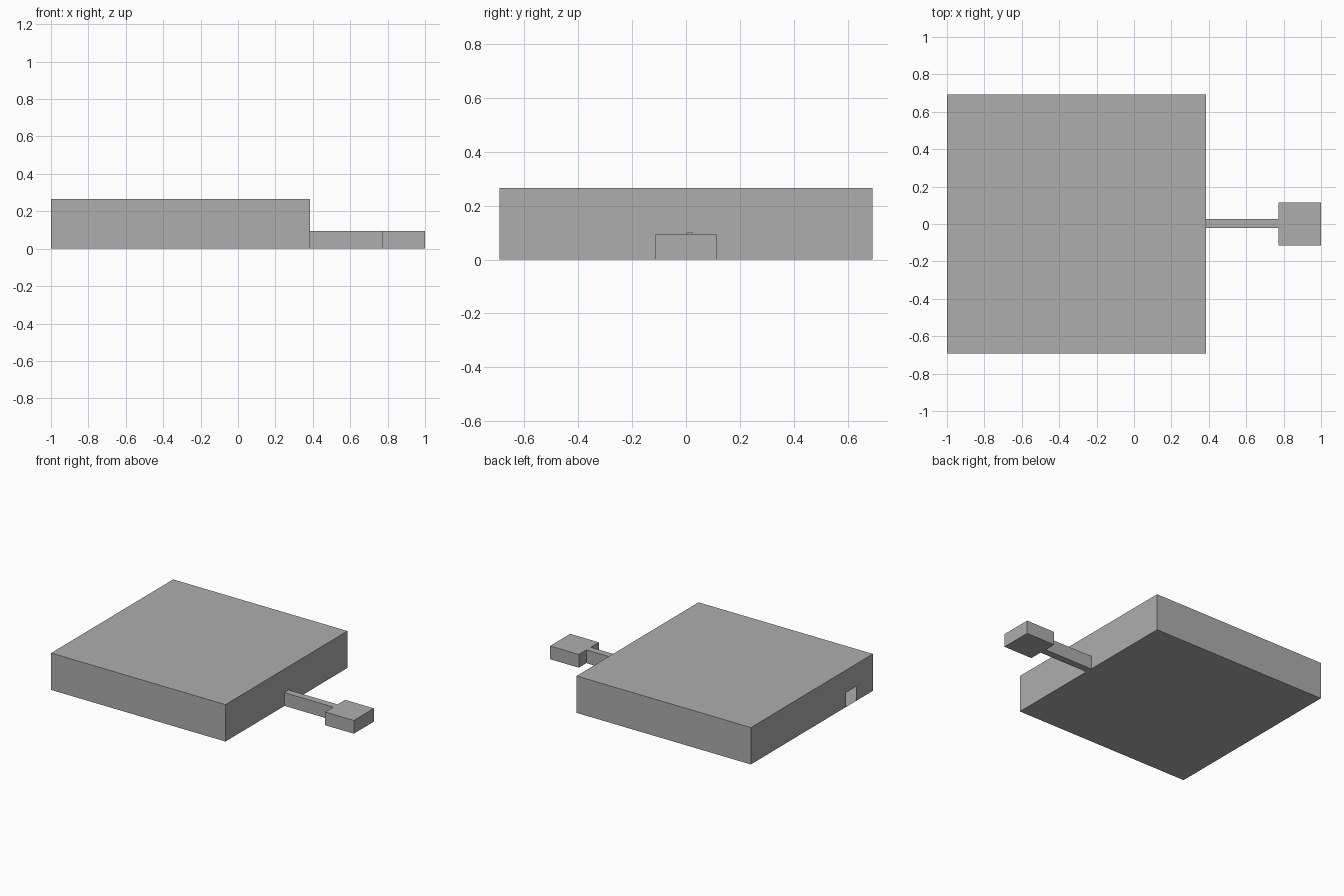
import bpy, bmesh

if "Cube" in bpy.data.objects:
    bpy.data.objects.remove(bpy.data.objects["Cube"])

grey = bpy.data.materials.new("plain_grey")
grey.diffuse_color = (0.42, 0.42, 0.42, 1)
grey.use_nodes = True
grey.node_tree.nodes["Principled BSDF"].inputs["Base Color"].default_value = grey.diffuse_color


def wall(bm, x, y0, y1, h, door=None):
    """End wall at x, with an optional floor-level doorway (y0, y1, height)."""
    pts = [(y0, 0), (y0, h), (y1, h), (y1, 0)]
    if door:
        a, b, top = door
        pts += [(b, 0), (b, top), (a, top), (a, 0)]
    bm.faces.new([bm.verts.new((x, y, z)) for y, z in pts])


def hollow_room(name, x0, x1, y0, y1, h, left_door=None, right_door=None, ends=True):
    """Thin-walled hollow box; ends=False leaves an open passage."""
    bm = bmesh.new()
    # floor, side walls and roof as one swept loop
    loop = [(y0, 0), (y1, 0), (y1, h), (y0, h)]
    rings = [[bm.verts.new((x, y, z)) for y, z in loop] for x in (x0, x1)]
    for i in range(4):
        j = (i + 1) % 4
        bm.faces.new((rings[0][i], rings[0][j], rings[1][j], rings[1][i]))
    if ends:
        wall(bm, x0, y0, y1, h, left_door)
        wall(bm, x1, y0, y1, h, right_door)
    bmesh.ops.remove_doubles(bm, verts=bm.verts, dist=1e-5)
    bmesh.ops.recalc_face_normals(bm, faces=bm.faces)
    me = bpy.data.meshes.new(name)
    bm.to_mesh(me)
    bm.free()
    me.materials.append(grey)
    ob = bpy.data.objects.new(name, me)
    bpy.context.collection.objects.link(ob)
    return ob


# Large hall with an outer doorway and a narrow opening to the passage
hollow_room("main_hall", -1, 0.385, -0.692, 0.692, 0.265,
            left_door=(-0.50, -0.385, 0.103), right_door=(0.003, 0.025, 0.098))
# Narrow passage
hollow_room("passage", 0.38, 0.772, -0.022, 0.028, 0.095, ends=False)
# Small end room
hollow_room("end_room", 0.772, 1, -0.114, 0.114, 0.095,
            left_door=(-0.022, 0.028, 0.0949))
